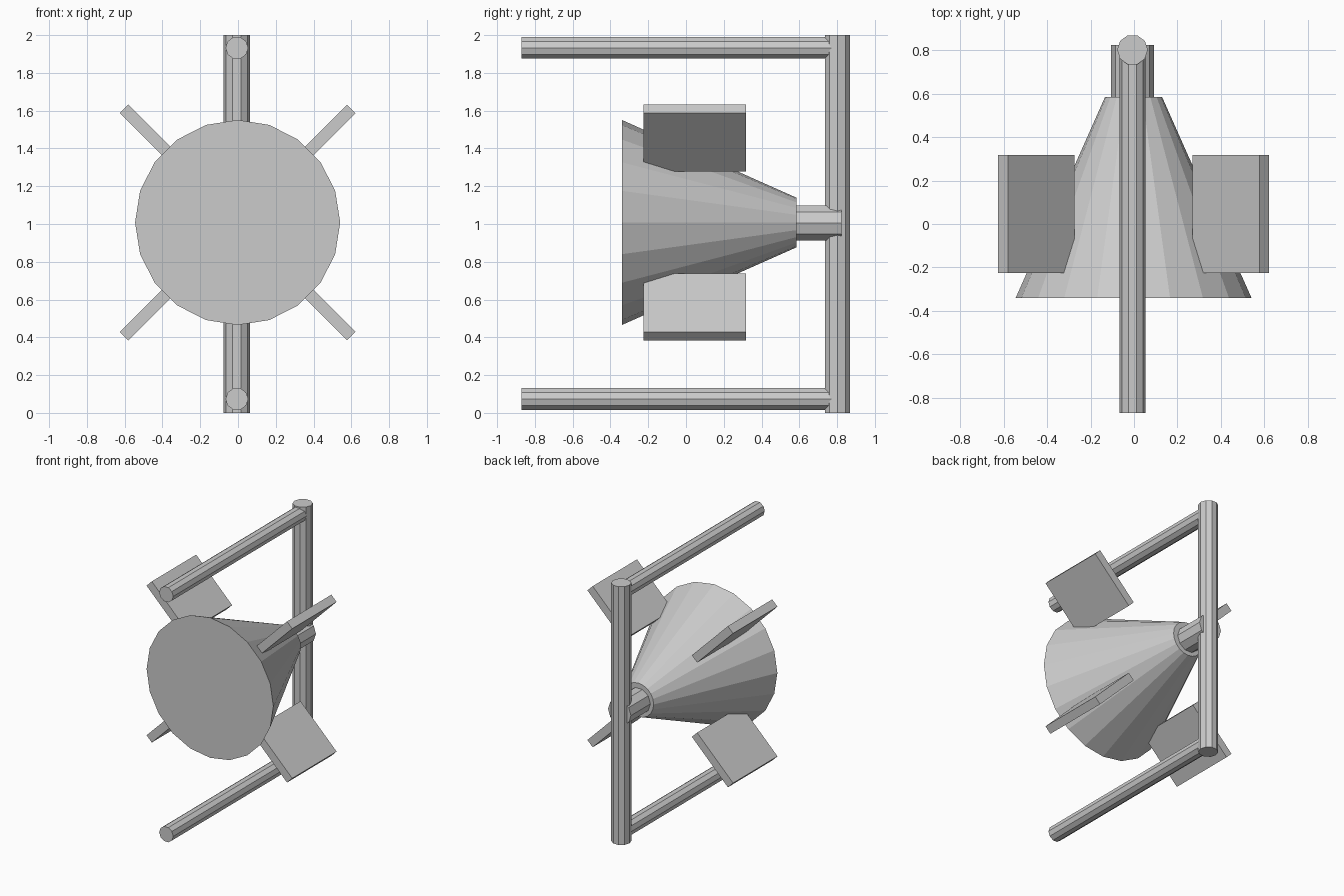
import bpy, bmesh, math
from mathutils import Matrix

if "Cube" in bpy.data.objects:
    bpy.data.objects.remove(bpy.data.objects["Cube"])

AXIS_X, AXIS_Z = -0.002, 1.008   # centre line of the dish
POLE_X = -0.007


def finish(bm, name, matrix):
    bm.transform(matrix)
    bmesh.ops.recalc_face_normals(bm, faces=bm.faces)
    mesh = bpy.data.meshes.new(name)
    bm.to_mesh(mesh)
    bm.free()
    obj = bpy.data.objects.new(name, mesh)
    bpy.context.collection.objects.link(obj)
    return obj


def round_bar(name, sides, r0, r1, start, length, along_y=True):
    """Capped cone or rod from start, along +y or +z, with corners on the x axis."""
    bm = bmesh.new()
    bmesh.ops.create_cone(bm, cap_ends=True, segments=sides,
                          radius1=r0, radius2=r1, depth=length)
    bm.transform(Matrix.Translation((0, 0, length / 2)))
    # create_cone starts its ring on +y, so turn a corner onto +x
    spin = Matrix.Rotation(math.radians(-90), 4, 'Z')
    tilt = Matrix.Rotation(math.radians(-90), 4, 'X') if along_y else Matrix()
    return finish(bm, name, Matrix.Translation(start) @ tilt @ spin)


# Flared body and its hub
round_bar("cone_body", 20, 0.543, 0.131, (AXIS_X, -0.34, AXIS_Z), 0.926)
round_bar("rear_hub", 10, 0.098, 0.098, (POLE_X, 0.57, 1.005), 0.254)

# Upright pole and the two forward arms
round_bar("upright_pole", 10, 0.0705, 0.0705, (POLE_X, 0.802, 0), 2.0, along_y=False)
for name, z in (("lower_arm", 0.0735), ("upper_arm", 1.932)):
    round_bar(name, 10, 0.06, 0.06, (-0.006, -0.87, z), 1.65)

# Four radial fins set at the diagonals
R_IN, R_OUT, THICK = 0.415, 0.851, 0.063
Y0, Y1 = -0.225, 0.318
for i in range(4):
    bm = bmesh.new()
    bmesh.ops.create_cube(bm, size=1)
    place = (Matrix.Translation((AXIS_X, (Y0 + Y1) / 2, AXIS_Z))
             @ Matrix.Rotation(math.radians(45 + 90 * i), 4, 'Y')
             @ Matrix.Translation(((R_IN + R_OUT) / 2, 0, 0))
             @ Matrix.Diagonal((R_OUT - R_IN, Y1 - Y0, THICK, 1)))
    finish(bm, f"fin_{i + 1}", place)
